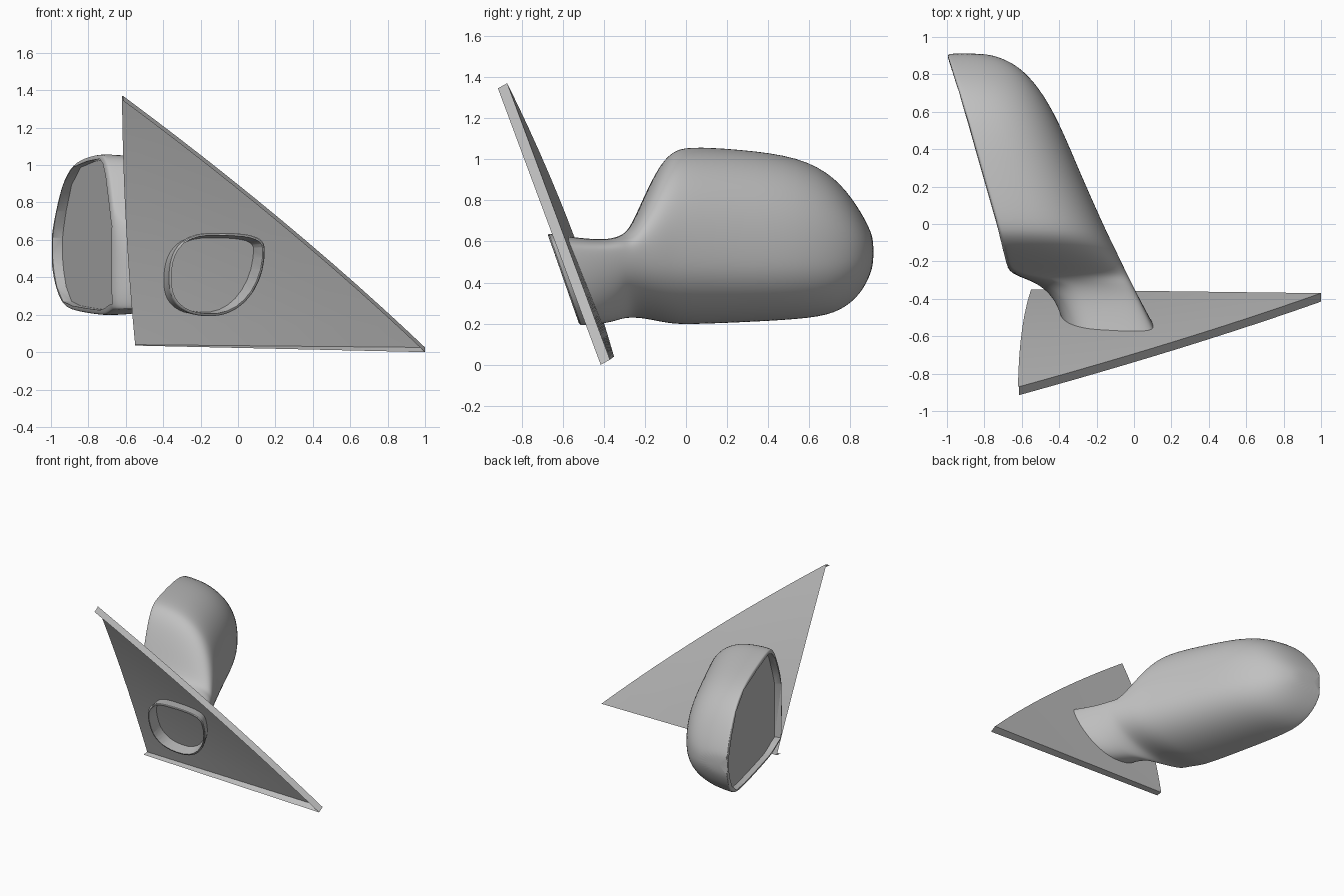
import bpy, bmesh, math
from mathutils import Vector

cube = bpy.data.objects.get("Cube")
if cube:
    bpy.data.objects.remove(cube)

grey = bpy.data.materials.new("plain_grey")
grey.use_nodes = True
COLOUR = (0.53, 0.53, 0.53, 1)
grey.diffuse_color = COLOUR
grey.node_tree.nodes["Principled BSDF"].inputs["Base Color"].default_value = COLOUR


def finish(bm, name):
    bmesh.ops.recalc_face_normals(bm, faces=bm.faces)
    mesh = bpy.data.meshes.new(name)
    bm.to_mesh(mesh)
    bm.free()
    mesh.materials.append(grey)
    ob = bpy.data.objects.new(name, mesh)
    bpy.context.collection.objects.link(ob)
    return ob


def skin(bm, rows, closed):
    for a, b in zip(rows, rows[1:]):
        for i in range(len(a) if closed else len(a) - 1):
            j = (i + 1) % len(a)
            bm.faces.new((a[i], a[j], b[j], b[i]))


def loft(name, rings):
    """Skin closed rings of equal length and cap both ends."""
    bm = bmesh.new()
    rows = [[bm.verts.new(p) for p in ring] for ring in rings]
    skin(bm, rows, True)
    bm.faces.new(rows[0])
    bm.faces.new(rows[-1])
    return finish(bm, name)


def power(v, n):
    return math.copysign(abs(v) ** (2 / n), v)


RIDGE = 0.54  # height of the widest line along the outer side


def section(y, x_in, x_out, z_low, z_top, lean, inner, n_in, n_up, n_low, count=32):
    """Rounded section: ridge on the outer side, flatter on the inner side."""
    xc = x_in + inner * (x_out - x_in)
    ring = []
    for k in range(count):
        a = 2 * math.pi * (k + 0.5) / count
        c, s = math.cos(a), math.sin(a)
        n = n_in if c < 0 else n_up if s > 0 else n_low
        zc = RIDGE if c > 0 else 0.55 * z_low + 0.45 * z_top
        x = xc + power(c, n) * ((x_out - xc) if c > 0 else (xc - x_in))
        z = zc + power(s, n) * ((z_top - zc) if s > 0 else (zc - z_low))
        ring.append((x, y + lean * (z - RIDGE), z))
    return ring


def arm_section(*station):
    return section(*station, 0.45, 2.5, 3.2, 2)


def apply(ob, kind, **settings):
    mod = ob.modifiers.new(kind.lower(), kind)
    for key, value in settings.items():
        setattr(mod, key, value)
    bpy.context.view_layer.objects.active = ob
    bpy.ops.object.modifier_apply(modifier=mod.name)


def smooth(ob, angle):
    bpy.ops.object.select_all(action="DESELECT")
    ob.select_set(True)
    bpy.context.view_layer.objects.active = ob
    bpy.ops.object.shade_smooth_by_angle(angle=math.radians(angle))


def opening_x(y):
    return -0.67 - 0.282 * (y + 0.26)


# Arm stations: y, inner x, outer x, low z, top z, lean
ARM = [(-0.645, -0.37, 0.15, 0.19, 0.64, -0.35),
       (-0.635, -0.37, 0.147, 0.19, 0.64, -0.35),
       (-0.55, -0.385, 0.105, 0.195, 0.625, -0.35),
       (-0.45, -0.415, 0.055, 0.205, 0.612, -0.22),
       (-0.37, -0.465, 0.015, 0.215, 0.61, -0.1),
       (-0.305, -0.54, -0.017, 0.225, 0.63, 0)]
# Shell stations: y, outer x, low z, top z
SHELL = [(-0.265, -0.035, 0.23, 0.68), (-0.2, -0.067, 0.225, 0.83),
         (-0.13, -0.1, 0.21, 0.97), (-0.07, -0.13, 0.2, 1.035),
         (0, -0.163, 0.195, 1.065), (0.26, -0.28, 0.205, 1.05),
         (0.55, -0.4, 0.22, 1.015), (0.73, -0.505, 0.245, 0.915),
         (0.84, -0.61, 0.33, 0.765), (0.89, -0.71, 0.42, 0.67),
         (0.913, -0.8, 0.49, 0.61)]

# Housing: arm and shell in one skin
rings = [arm_section(*s) for s in ARM]
rings += [section(y, opening_x(y), xo, lo, hi, 0, 0.07, 5, 2.4, 2.3) for y, xo, lo, hi in SHELL]
housing = loft("mirror_housing", rings)
apply(housing, "SUBSURF", levels=2)

# Triangular mounting sheet, bowed along its free edge
bm = bmesh.new()
STEPS = 12
COLUMNS = 6
rows = []
for i in range(STEPS + 1):
    t = i / STEPS
    bow = 4 * t * (1 - t)
    left = Vector((-0.55 - 0.07 * t - 0.015 * bow, -0.35 - 0.52 * t + 0.035 * bow, 0.04 + 1.33 * t))
    right = Vector((1 - 1.615 * t + 0.05 * bow, -0.37 - 0.5 * t, 0.025 + 1.345 * t))
    rows.append([bm.verts.new(left.lerp(right, u / COLUMNS)) for u in range(COLUMNS + 1)])
skin(bm, rows, False)

# Flanges turned forward along the sloping and lower edges
FLANGE = Vector((0, -0.045, -0.025))
slope = [row[-1] for row in rows]
slope_lip = [bm.verts.new(v.co + FLANGE) for v in slope]
lower_lip = [bm.verts.new(v.co + Vector((0, FLANGE.y, -0.005)).lerp(FLANGE, u / COLUMNS))
             for u, v in enumerate(rows[0][:-1])] + [slope_lip[0]]
skin(bm, [slope, slope_lip], False)
skin(bm, [rows[0], lower_lip], False)
plate = finish(bm, "mounting_plate")

# Recess for the mirror glass, following the shell outline
outline = [(y, hi) for y, _, _, hi in SHELL] + [(y, lo) for y, _, lo, _ in reversed(SHELL)]
outline = [(0.32 + 0.94 * (y - 0.32), 0.62 + 0.93 * (z - 0.62)) for y, z in outline]
inward = Vector((0.96, 0.27, 0))
glass_cutter = loft("glass_cutter", [
    [Vector((opening_x(y), y, z)) + inward * d for y, z in outline] for d in (-0.1, 0.055)])

# Hollow end of the arm, closed off by the sheet
socket_cutter = loft("socket_cutter", [
    arm_section(-0.75, -0.35, 0.185, 0.205, 0.625, -0.35),
    arm_section(-0.645, -0.355, 0.135, 0.205, 0.625, -0.35),
    arm_section(-0.5, -0.375, 0.06, 0.215, 0.605, -0.33)])

for cutter in (glass_cutter, socket_cutter):
    apply(housing, "BOOLEAN", operation="DIFFERENCE", solver="EXACT", object=cutter)
    bpy.data.objects.remove(cutter)

smooth(housing, 35)
smooth(plate, 25)
